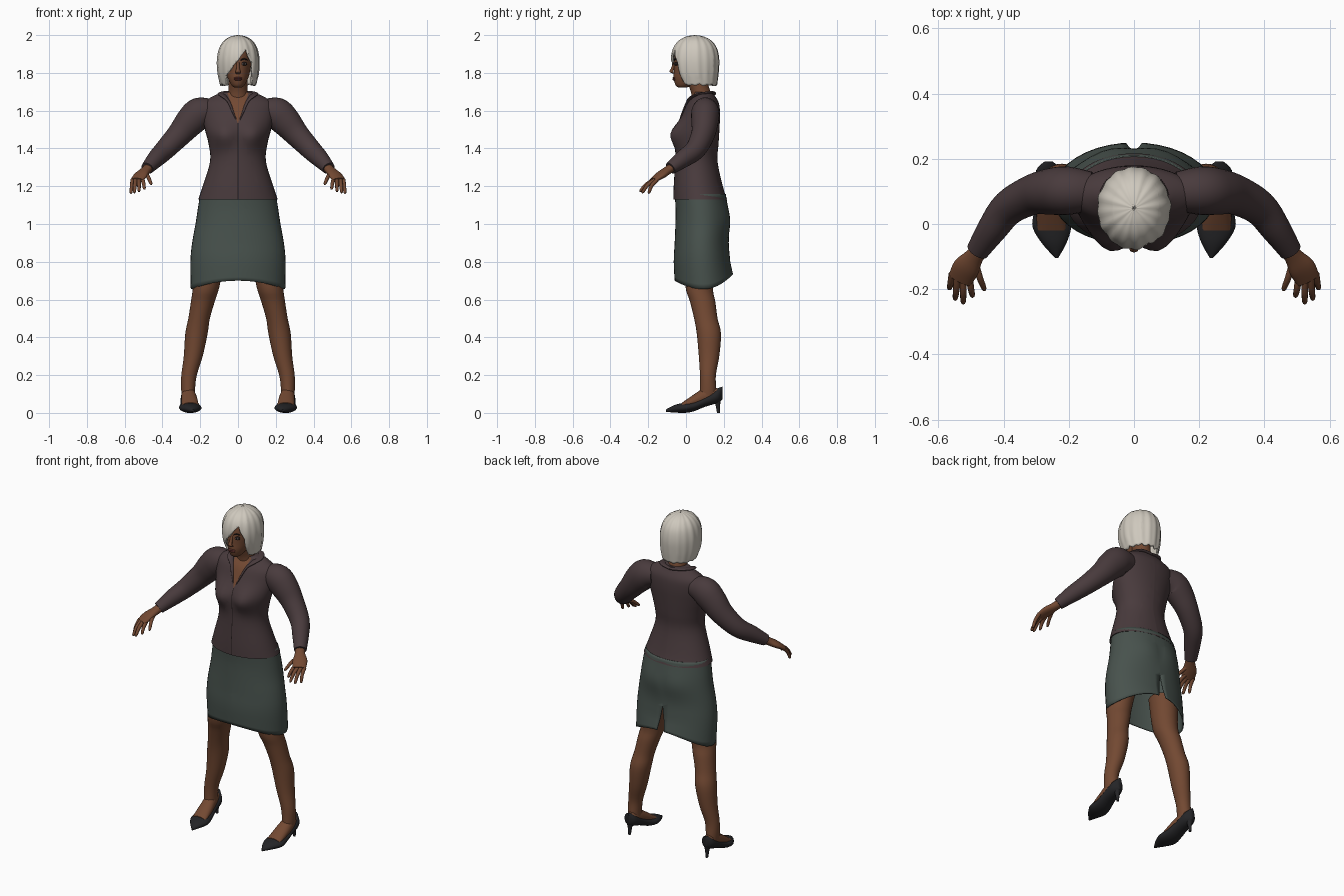
import bpy, bmesh, math
from mathutils import Vector, Matrix

if "Cube" in bpy.data.objects:
    bpy.data.objects.remove(bpy.data.objects["Cube"])


def material(name, r, g, b):
    m = bpy.data.materials.new(name)
    m.use_nodes = True
    m.diffuse_color = (r, g, b, 1)
    bsdf = m.node_tree.nodes["Principled BSDF"]
    bsdf.inputs["Base Color"].default_value = (r, g, b, 1)
    bsdf.inputs["Roughness"].default_value = .8
    return m


SKIN = material("brown skin", .17, .066, .032)
JACKET = material("plum jacket", .066, .043, .046)
SKIRT = material("grey green skirt", .064, .084, .074)
HAIR = material("silver hair", .62, .58, .51)
SHOE = material("black leather", .018, .018, .02)
LIPS = material("dark lips", .13, .035, .03)
WHITE = material("eye white", .4, .37, .34)
DARK = material("dark lines", .015, .01, .01)


def spline(rows, steps):
    """Smooth the rows of a profile table with a Catmull-Rom curve."""
    out = []
    for i in range(len(rows) - 1):
        a, b, c, d = (rows[max(0, min(len(rows) - 1, i + k))] for k in (-1, 0, 1, 2))
        for s in range(steps):
            t = s / steps
            out.append([(2 * q + (r - p) * t + (2 * p - 5 * q + 4 * r - w) * t * t
                         + (3 * q - p - 3 * r + w) * t ** 3) / 2
                        for p, q, r, w in zip(a, b, c, d)])
    return out + [list(rows[-1])]


def finish(name, bm, mats):
    bmesh.ops.recalc_face_normals(bm, faces=bm.faces)
    mesh = bpy.data.meshes.new(name)
    bm.to_mesh(mesh)
    bm.free()
    for m in mats:
        mesh.materials.append(m)
    ob = bpy.data.objects.new(name, mesh)
    bpy.context.collection.objects.link(ob)
    for o in bpy.context.selected_objects:
        o.select_set(False)
    ob.select_set(True)
    bpy.context.view_layer.objects.active = ob
    bpy.ops.object.shade_smooth_by_angle(angle=math.radians(50))
    return ob


def loft(rows, frame="flat", side=1, seg=32, steps=4, cap=True, bend=None):
    """Join elliptical rings (x, y, z, width, depth) into a skin."""
    rows = spline(rows, steps)
    bm = bmesh.new()
    rings = []
    for i, (x, y, z, a, b) in enumerate(rows):
        u, v = Vector((1, 0, 0)), Vector((0, 1, 0))
        if frame == "along_y":
            v = Vector((0, 0, 1))
        elif frame == "path":
            before, after = rows[max(0, i - 1)], rows[min(len(rows) - 1, i + 1)]
            t = (Vector(after[:3]) - Vector(before[:3])).normalized()
            u = t.cross((0, 0, 1)).normalized()
            v = u.cross(t)
        ring = []
        for k in range(seg):
            ang = math.tau * k / seg
            p = Vector((x, y, z)) + u * a * math.cos(ang) + v * b * math.sin(ang)
            if bend:
                p = bend(p, ang)
            p.x *= side
            ring.append(bm.verts.new(p))
        rings.append(ring)
    for lo, hi in zip(rings, rings[1:]):
        for k in range(seg):
            n = (k + 1) % seg
            bm.faces.new((lo[k], lo[n], hi[n], hi[k]))
    if cap:
        bm.faces.new(rings[0])
        bm.faces.new(rings[-1])
    return bm


def cut(bm, p, q):
    """Slice front to back along the line through two (x, z) points."""
    bmesh.ops.bisect_plane(bm, geom=bm.verts[:] + bm.edges[:] + bm.faces[:],
                           plane_co=(p[0], 0, p[1]),
                           plane_no=(p[1] - q[1], 0, q[0] - p[0]))


def remove(bm, rule):
    doomed = [f for f in bm.faces if rule(f.calc_center_median())]
    bmesh.ops.delete(bm, geom=doomed, context="FACES")


def thicken(ob, amount):
    mod = ob.modifiers.new("cloth", "SOLIDIFY")
    mod.thickness, mod.offset = amount, -1


def ball(name, at, size, mat):
    bm = bmesh.new()
    bmesh.ops.create_uvsphere(bm, u_segments=16, v_segments=10, radius=1,
                              matrix=Matrix.Translation(at) @ Matrix.Diagonal((*size, 1)))
    return finish(name, bm, [mat])


# Jacket body with bust, open neckline and front seam
def bust(p, ang):
    if math.sin(ang) < 0:
        p.y -= .045 * math.exp(-((abs(p.x) - .08) ** 2 + (p.z - 1.47) ** 2) / .0045)
    return p


bm = loft([(0, .075, 1.13, .21, .142), (0, .065, 1.2, .187, .13), (0, .055, 1.33, .148, .112),
           (0, .06, 1.42, .155, .112), (0, .065, 1.5, .175, .112), (0, .08, 1.58, .19, .1),
           (0, .09, 1.64, .185, .084), (0, .095, 1.68, .125, .057), (0, .09, 1.7, .07, .05)],
          seg=40, bend=bust)
for s in (1, -1):
    cut(bm, (0, 1.53), (s * .055, 1.69))
    cut(bm, (s * .002, 1), (s * .002, 2))
for f in bm.faces:
    c = f.calc_center_median()
    if c.y < .05 and c.z < 1.699:
        if c.z > 1.53 and abs(c.x) < (c.z - 1.53) * .055 / .16:
            f.material_index = 1
        elif abs(c.x) < .002:
            f.material_index = 2
finish("jacket_body", bm, [JACKET, SKIN, DARK])


# Skirt with seat, curved hem and back slit
def drape(p, ang):
    if math.sin(ang) > 0:
        p.y += .012 * math.exp(-((abs(p.x) - .08) ** 2 + (p.z - 1.03) ** 2) / .006)
    if p.z < .8:
        rise = .045 if math.sin(ang) < 0 else .08
        hem = .655 + rise * math.sin(ang) ** 2
        p.z = .8 - (.8 - p.z) / .16 * (.8 - hem)
    return p


bm = loft([(0, .075, 1.16, .2, .135), (0, .083, 1.08, .213, .138), (0, .086, 1, .225, .142),
           (0, .083, .9, .243, .143), (0, .085, .8, .252, .15), (0, .095, .64, .25, .155)],
          seg=40, cap=False, bend=drape)
for s in (1, -1):
    cut(bm, (0, .88), (s * .03, .7))
remove(bm, lambda c: c.y > .1 and c.z < .88 and abs(c.x) < (.88 - c.z) / 6)
thicken(finish("skirt", bm, [SKIRT]), .006)

# Neck and head
finish("neck", loft([(0, .09, 1.62, .065, .055), (0, .08, 1.69, .053, .052),
                     (0, .065, 1.74, .05, .053), (0, .055, 1.8, .052, .06)]), [SKIN])
finish("head", loft([(0, -.018, 1.722, .018, .022), (0, -.012, 1.735, .034, .043),
                     (0, .01, 1.77, .053, .075), (0, .03, 1.81, .064, .094),
                     (0, .04, 1.86, .07, .103), (0, .045, 1.92, .068, .098),
                     (0, .045, 1.97, .04, .06)]), [SKIN])
finish("nose", loft([(0, -.06, 1.855, .007, .007), (0, -.07, 1.825, .009, .009),
                     (0, -.077, 1.806, .014, .01), (0, -.06, 1.795, .012, .006)],
                    seg=16), [SKIN])
for name, z, high in (("upper_lip", 1.773, .005), ("lower_lip", 1.765, .006)):
    ball(name, (0, -.062, z), (.023, .011, high), LIPS)
for s, word in ((1, "left"), (-1, "right")):
    ball(word + "_eye_lid", (s * .031, -.051, 1.848), (.018, .01, .01), DARK)
    ball(word + "_eye", (s * .031, -.054, 1.847), (.014, .009, .006), WHITE)
    ball(word + "_iris", (s * .031, -.061, 1.847), (.006, .004, .006), DARK)
    finish(word + "_brow", loft([(.014, -.062, 1.868, .003, .003), (.032, -.057, 1.874, .004, .004),
                                 (.05, -.046, 1.868, .002, .002)],
                                "path", s, 8), [DARK])


# Bob haircut with strands and a swept fringe
def strands(p, ang):
    wave = .0018 * math.sin(ang * 16) + .0012 * math.sin(ang * 9 + 1)
    p.x += wave * math.cos(ang)
    p.y += wave * math.sin(ang)
    if p.z < 1.78:
        p.z += wave * 2
    return p


bm = loft([(0, .062, 1.735, .095, .102), (0, .052, 1.8, .109, .12), (0, .048, 1.87, .112, .127),
           (0, .048, 1.93, .1, .115), (0, .048, 1.97, .075, .086), (0, .048, 1.992, .04, .046),
           (0, .048, 2, .004, .004)], seg=80, cap=False, bend=strands)
peak, sweep, temple = (.045, 1.925), (-.064, 1.785), (.074, 1.85)
for a, b in ((peak, sweep), (peak, temple), (sweep, (sweep[0], 1)), (temple, (temple[0], 1))):
    cut(bm, a, b)


def on_face(c):
    if c.y > 0 or not sweep[0] < c.x < temple[0]:
        return False
    end = sweep if c.x < peak[0] else temple
    t = (c.x - peak[0]) / (end[0] - peak[0])
    return c.z < peak[1] + t * (end[1] - peak[1])


remove(bm, on_face)
thicken(finish("hair", bm, [HAIR]), .012)

# Paired parts
for s, word in ((1, "left_"), (-1, "right_")):
    def part(name, rows, mat, frame="path", seg=20):
        finish(word + name, loft(rows, frame, s, seg), [mat])

    # Collar and arm
    part("collar", [(0, .15, 1.69, .01, .007), (.06, .135, 1.697, .016, .007),
                    (.088, .085, 1.69, .02, .007), (.075, .035, 1.675, .018, .007),
                    (.048, .008, 1.645, .011, .005), (.022, -.022, 1.58, .005, .004),
                    (0, -.038, 1.53, .002, .002)], JACKET)
    part("sleeve", [(.13, .1, 1.6, .06, .06), (.2, .102, 1.588, .074, .083),
                    (.25, .1, 1.545, .072, .08), (.31, .09, 1.475, .062, .066),
                    (.385, .05, 1.395, .054, .055), (.435, -.015, 1.345, .046, .047),
                    (.48, -.082, 1.295, .035, .033)], JACKET, seg=28)
    part("palm", [(.47, -.07, 1.303, .027, .024), (.49, -.1, 1.282, .029, .022),
                  (.515, -.135, 1.258, .041, .02), (.535, -.172, 1.232, .037, .013)], SKIN)
    fingers = {"index_finger": ((.506, -.16, 1.24), (.495, -.225, 1.185)),
               "middle_finger": ((.524, -.165, 1.236), (.524, -.246, 1.172)),
               "ring_finger": ((.542, -.163, 1.234), (.549, -.234, 1.165)),
               "little_finger": ((.558, -.153, 1.234), (.567, -.2, 1.162)),
               "thumb": ((.49, -.11, 1.27), (.458, -.205, 1.21))}
    for name, (base, tip) in fingers.items():
        a, b = Vector(base), Vector(tip)
        knuckle = a.lerp(b, .5) + Vector((0, -.005, .006))
        part(name, [(*a, .011, .011), (*knuckle, .01, .01),
                    (*a.lerp(b, .9), .008, .008), (*b, .003, .003)], SKIN, seg=10)

    # Leg and foot
    part("leg", [(.145, .08, .84, .08, .085), (.168, .07, .67, .07, .073),
                 (.186, .088, .59, .063, .067), (.206, .105, .5, .057, .062),
                 (.22, .121, .42, .059, .064), (.237, .122, .3, .05, .054),
                 (.259, .116, .2, .041, .042), (.264, .117, .13, .037, .043),
                 (.262, .115, .08, .035, .045)], SKIN, "flat", 28)
    part("foot", [(.262, .168, .1, .027, .03), (.262, .11, .09, .037, .05),
                  (.257, .05, .068, .043, .035), (.252, -.02, .035, .045, .02)],
         SKIN, "along_y")

    # Pointed shoe with a thin heel
    part("shoe", [(.262, .192, .105, .012, .034), (.262, .165, .09, .038, .038),
                  (.26, .1, .062, .044, .03), (.255, .04, .036, .052, .028),
                  (.252, -.01, .027, .059, .027), (.245, -.06, .022, .037, .02),
                  (.237, -.105, .012, .004, .007)], SHOE, "along_y", 24)
    part("heel", [(.262, .165, .085, .03, .026), (.262, .168, .05, .014, .014),
                  (.262, .172, 0, .007, .008)], SHOE, "flat", 14)
